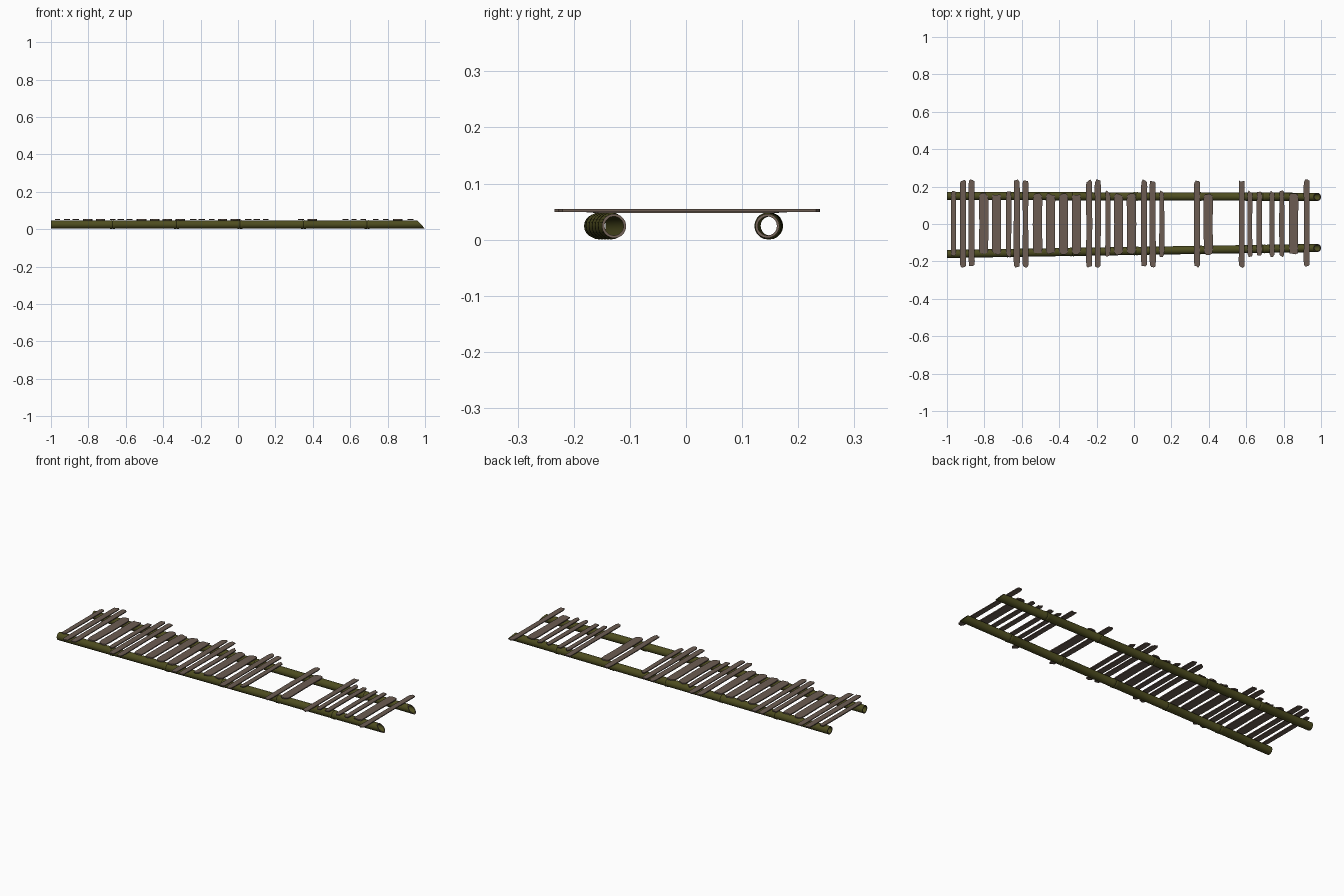
import bpy, bmesh, math, random

if "Cube" in bpy.data.objects:
    bpy.data.objects.remove(bpy.data.objects["Cube"])
random.seed(4)

def material(name, col):
    m = bpy.data.materials.new(name)
    m.diffuse_color = (*col, 1)
    m.use_nodes = True
    m.node_tree.nodes["Principled BSDF"].inputs["Base Color"].default_value = m.diffuse_color
    return m

bamboo = material("olive bamboo", (0.075, 0.073, 0.014))
wood = material("weathered brown wood", (0.15, 0.108, 0.084))

def make_object(name, bm, mats):
    bmesh.ops.recalc_face_normals(bm, faces=bm.faces)
    me = bpy.data.meshes.new(name)
    bm.to_mesh(me)
    bm.free()
    for m in mats:
        me.materials.append(m)
    ob = bpy.data.objects.new(name, me)
    bpy.context.collection.objects.link(ob)
    return ob

# Hollow bamboo poles: ringed at the nodes, slant cut at the right end
def pole(name, y_left, y_right, n=20, cz=0.0245):
    R, R_NODE, R_IN = 0.0217, 0.0240, 0.0170
    profile = [(-1.0, R)]
    for node in (-0.67, -0.33, 0.01, 0.35, 0.69):
        profile += [(node - 0.014, R), (node - 0.006, R_NODE), (node, R * 0.985),
                    (node + 0.006, R_NODE), (node + 0.014, R)]
    profile += [(1.0, R), (1.0, R_IN), (-1.0, R_IN)]
    bm = bmesh.new()
    rings = []
    for x, r in profile:
        ring = []
        for i in range(n):
            a = 2 * math.pi * i / n
            dz = r * math.sin(a)
            px = x - 0.92 * (dz + R) if x == 1.0 else x
            y = y_left + (y_right - y_left) * (px + 1) / 2
            ring.append(bm.verts.new((px, y + r * math.cos(a), cz + dz)))
        rings.append(ring)
    for k, ring in enumerate(rings):
        nxt = rings[(k + 1) % len(rings)]
        cut = k in (len(rings) - 3, len(rings) - 1)
        for i in range(n):
            j = (i + 1) % n
            f = bm.faces.new((ring[i], ring[j], nxt[j], nxt[i]))
            f.material_index = 1 if cut else 0
            f.smooth = not cut
    ob = make_object(name, bm, [bamboo, wood])
    bpy.context.view_layer.objects.active = ob
    ob.select_set(True)
    bpy.ops.object.shade_smooth_by_angle(angle=math.radians(40))
    ob.select_set(False)

pole("back_pole", 0.15, 0.145)
pole("front_pole", -0.16, -0.128)

# Thin slats with ragged ends
def slat(name, x, w, y0, y1, z0, z1):
    h = w / 2
    j = lambda s: random.uniform(-s, s)
    outline = []
    for u in (-1, -0.5, 0.4, 1):
        outline.append((u * h * 0.9, y0 + j(0.006) + (0.006 if abs(u) == 1 else 0)))
    outline += [(h + j(0.001), y0 + 0.03), (h + j(0.002), (y0 + y1) / 2), (h + j(0.001), y1 - 0.03)]
    for u in (1, 0.4, -0.5, -1):
        outline.append((u * h * 0.9, y1 + j(0.006) - (0.006 if abs(u) == 1 else 0)))
    outline += [(-h + j(0.001), y1 - 0.03), (-h + j(0.002), (y0 + y1) / 2), (-h + j(0.001), y0 + 0.03)]
    bm = bmesh.new()
    top = [bm.verts.new((x + a, b, z1)) for a, b in outline]
    low = [bm.verts.new((x + a, b, z0)) for a, b in outline]
    bm.faces.new(top)
    bm.faces.new(low[::-1])
    for i in range(len(top)):
        k = (i + 1) % len(top)
        bm.faces.new((top[i], low[i], low[k], top[k]))
    make_object(name, bm, [wood])

# kind: width, y range, z range, x positions
kinds = {
    "long_slat": (0.032, -0.229, 0.233, 0.0495, 0.0545,
                  (-0.914, -0.868, -0.627, -0.580, -0.240, -0.194, 0.055, 0.100, 0.337, 0.576, 0.923)),
    "wide_slat": (0.049, -0.160, 0.160, 0.0475, 0.0535,
                  (-0.804, -0.735, -0.515, -0.446, -0.377, -0.308, -0.083, -0.014, 0.397, 0.854)),
    "narrow_slat": (0.027, -0.174, 0.174, 0.0485, 0.0540,
                    (-0.965, -0.670, -0.140, 0.148, 0.620, 0.670, 0.738, 0.790)),
}
for kind, (w, y0, y1, z0, z1, xs) in kinds.items():
    for i, x in enumerate(xs):
        slat(f"{kind}_{i + 1}", x, w, y0, y1, z0, z1)
